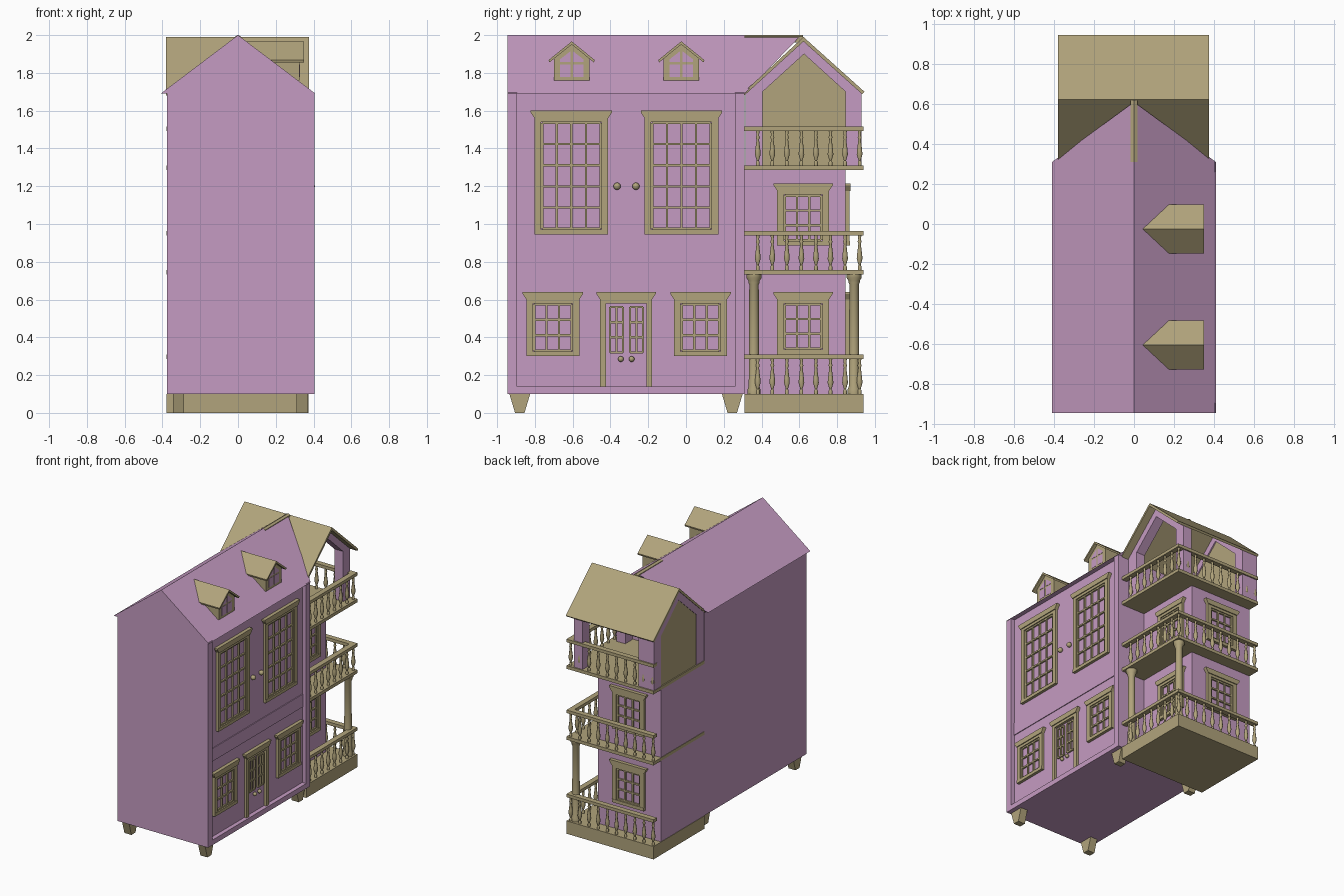
import bpy, bmesh, math
from mathutils import Vector

cube = bpy.data.objects.get("Cube")
if cube:
    bpy.data.objects.remove(cube)


def material(name, rgb):
    m = bpy.data.materials.new(name)
    m.use_nodes = True
    m.diffuse_color = (*rgb, 1)
    m.node_tree.nodes["Principled BSDF"].inputs["Base Color"].default_value = (*rgb, 1)
    return m


PINK = material("pink paint", (0.56, 0.33, 0.54))
TAN = material("tan wood", (0.44, 0.37, 0.20))


def finish(name, bm, mat, smooth=False):
    bmesh.ops.recalc_face_normals(bm, faces=bm.faces)
    me = bpy.data.meshes.new(name)
    bm.to_mesh(me)
    bm.free()
    me.materials.append(mat)
    ob = bpy.data.objects.new(name, me)
    bpy.context.collection.objects.link(ob)
    if smooth:
        bpy.ops.object.select_all(action='DESELECT')
        ob.select_set(True)
        bpy.context.view_layer.objects.active = ob
        bpy.ops.object.shade_smooth_by_angle(angle=math.radians(40))
    return ob


def add_prism(bm, pts, lo, hi, place):
    """Extrude a 2D outline from lo to hi; place maps (a, b, depth) to a point."""
    rings = [[bm.verts.new(place(a, b, d)) for a, b in pts] for d in (lo, hi)]
    n = len(pts)
    bm.faces.new(rings[0])
    bm.faces.new(rings[1])
    for i in range(n):
        j = (i + 1) % n
        bm.faces.new((rings[0][i], rings[0][j], rings[1][j], rings[1][i]))


def rect(a0, a1, b0, b1):
    return [(a0, b0), (a1, b0), (a1, b1), (a0, b1)]


def along_x(y, z, x):
    return (x, y, z)


def along_y(x, z, y):
    return (x, y, z)


def prism(name, pts, lo, hi, mat, place=along_x):
    bm = bmesh.new()
    add_prism(bm, pts, lo, hi, place)
    return finish(name, bm, mat)


def box(name, x0, x1, y0, y1, z0, z1, mat):
    return prism(name, rect(y0, y1, z0, z1), x0, x1, mat)


def hull(name, points, mat):
    bm = bmesh.new()
    for p in points:
        bm.verts.new(p)
    bmesh.ops.convex_hull(bm, input=bm.verts)
    bmesh.ops.dissolve_limit(bm, angle_limit=0.01, verts=bm.verts, edges=bm.edges)
    return finish(name, bm, mat)


def add_turning(bm, x, y, profile, sides):
    """Lathe a (radius, z) profile around a vertical axis."""
    rings = [[bm.verts.new((x + r * math.cos(math.tau * i / sides),
                            y + r * math.sin(math.tau * i / sides), z))
              for i in range(sides)] for r, z in profile]
    bm.faces.new(rings[0])
    bm.faces.new(rings[-1])
    for a, b in zip(rings, rings[1:]):
        for i in range(sides):
            j = (i + 1) % sides
            bm.faces.new((a[i], a[j], b[j], b[i]))


def add_grid(bm, c, half, z0, z1, cols, rows, bar, depth, place):
    """Sash frame with glazing bars."""
    for i in range(cols + 1):
        u = c - half + 2 * half * i / cols
        add_prism(bm, rect(u - bar, u + bar, z0, z1), -0.005, depth, place)
    for i in range(rows + 1):
        z = z0 + (z1 - z0) * i / rows
        add_prism(bm, rect(c - half, c + half, z - bar, z + bar), -0.005, depth, place)


def add_casing(bm, c, half, z0, z1, w, sill, place):
    """Side boards, optional sill and a flared lintel."""
    for s in (-1, 1):
        add_prism(bm, rect(c + s * half, c + s * (half - w), z0, z1), -0.005, 0.02, place)
    if sill:
        add_prism(bm, rect(c - half, c + half, z0, z0 + 0.025), -0.005, 0.022, place)
    add_prism(bm, rect(c - half, c + half, z1 - 0.02, z1), -0.005, 0.02, place)
    flare = [(c - half, z1), (c + half, z1), (c + half + 0.02, z1 + 0.03),
             (c + half + 0.02, z1 + 0.04), (c - half - 0.02, z1 + 0.04), (c - half - 0.02, z1 + 0.03)]
    add_prism(bm, flare, -0.005, 0.027, place)


def window(name, c, half, z0, z1, cols, rows, place):
    bm = bmesh.new()
    w = 0.035
    add_casing(bm, c, half, z0, z1, w, True, place)
    add_grid(bm, c, half - w - 0.006, z0 + 0.03, z1 - 0.025, cols, rows, 0.006, 0.012, place)
    finish(name, bm, TAN)


def on_x(x0):
    return lambda u, z, d: (x0 + d, u, z)


def on_y(y0):
    return lambda u, z, d: (u, y0 + d, z)


# Main house: body, projecting frame around the opening front
box("house_body", -0.375, 0.372, -0.945, 0.31, 0.10, 1.695, PINK)
box("frame_side_front", 0.372, 0.405, -0.945, -0.895, 0.10, 1.695, PINK)
box("frame_side_back", 0.372, 0.405, 0.26, 0.31, 0.10, 1.695, PINK)
box("frame_bottom", 0.372, 0.405, -0.895, 0.26, 0.10, 0.14, PINK)
box("frame_middle_band", 0.372, 0.378, -0.895, 0.26, 0.73, 0.83, PINK)

# Main roof runs on into the wing roof
hull("main_roof", [(x, y, 1.69) for x in (-0.41, 0.41) for y in (-0.945, 0.31)]
     + [(0, -0.945, 2.0), (0, 0.61, 2.0)], PINK)
prism("ridge_beam", [(-0.017, 1.96), (0.017, 1.96), (0.017, 1.992), (0, 2.0), (-0.017, 1.992)],
      0.31, 0.62, TAN, along_y)

# Tapered feet
for fx in (-0.315, 0.34):
    for fy in (-0.88, 0.245):
        prism("foot", [(fy - 0.055, 0.10), (fy - 0.025, 0), (fy + 0.025, 0), (fy + 0.055, 0.10)],
              fx - 0.03, fx + 0.03, TAN)

# Front windows
FRONT = on_x(0.372)
for c in (-0.607, -0.024):
    window("tall_window", c, 0.195, 0.945, 1.56, 4, 5, FRONT)
for c in (-0.705, 0.077):
    window("small_window", c, 0.14, 0.30, 0.60, 3, 3, FRONT)

# Double door with glazed leaves
bm = bmesh.new()
add_casing(bm, -0.317, 0.137, 0.14, 0.60, 0.03, False, FRONT)
for c in (-0.368, -0.262):
    add_grid(bm, c, 0.034, 0.32, 0.56, 2, 3, 0.006, 0.012, FRONT)
finish("double_door", bm, TAN)
for y, z, r in ((-0.345, 0.285, 0.015), (-0.288, 0.285, 0.015), (-0.365, 1.2, 0.019), (-0.265, 1.2, 0.019)):
    bm = bmesh.new()
    bmesh.ops.create_uvsphere(bm, u_segments=16, v_segments=10, radius=r)
    bmesh.ops.translate(bm, verts=bm.verts, vec=Vector((0.388, y, z)))
    finish("door_knob", bm, TAN, True)

# Dormers
for c in (-0.605, -0.025):
    prism("dormer_body", [(c - 0.095, 1.76), (c + 0.095, 1.76), (c + 0.095, 1.88), (c, 1.95), (c - 0.095, 1.88)],
          0.05, 0.325, TAN)
    for s in (-1, 1):
        prism("dormer_pane", rect(c + s * 0.006, c + s * 0.062, 1.777, 1.845), 0.32, 0.327, PINK)
        prism("dormer_top_pane", [(c + s * 0.006, 1.857), (c + s * 0.062, 1.857),
                                  (c + s * 0.062, 1.872), (c + s * 0.006, 1.915)], 0.32, 0.327, PINK)
    prism("dormer_roof", [(c - 0.122, 1.868), (c, 1.967), (c + 0.122, 1.868),
                          (c + 0.118, 1.855), (c, 1.95), (c - 0.118, 1.855)], 0.04, 0.35, TAN)

# Wing: base, walls and balcony floors
box("wing_base", -0.378, 0.372, 0.31, 0.94, 0, 0.10, TAN)
box("wing_walls", -0.375, 0.165, 0.30, 0.845, 0.10, 1.29, PINK)
box("balcony_floor_middle", -0.378, 0.372, 0.31, 0.94, 0.732, 0.757, TAN)
box("balcony_floor_top", -0.378, 0.372, 0.31, 0.94, 1.285, 1.31, TAN)
for z in (0.31, 0.885):
    window("wing_side_window", 0.62, 0.137, z, z + 0.29, 3, 3, on_x(0.165))
    window("wing_end_window", -0.105, 0.137, z, z + 0.29, 3, 3, on_y(0.845))

# Railings with turned balusters
SHAPE = [(0.010, 0), (0.010, 0.1), (0.006, 0.14), (0.016, 0.32), (0.014, 0.45),
         (0.007, 0.75), (0.011, 0.82), (0.007, 0.88), (0.010, 1)]
for z0, z1 in ((0.10, 0.285), (0.757, 0.94), (1.31, 1.492)):
    bm = bmesh.new()
    spots = [(0.35, 0.38 + 0.077 * i) for i in range(8)]
    spots += [(0.35 - 0.079 * i, 0.919) for i in range(1, 10)]
    for x, y in spots:
        add_turning(bm, x, y, [(r, z0 + t * (z1 - z0)) for r, t in SHAPE], 10)
    finish("balusters", bm, TAN, True)
    box("hand_rail_side", 0.33, 0.372, 0.31, 0.94, z1, z1 + 0.024, TAN)
    box("hand_rail_end", -0.378, 0.33, 0.898, 0.94, z1, z1 + 0.024, TAN)

# Porch columns
for y in (0.36, 0.89):
    bm = bmesh.new()
    add_turning(bm, 0.325, y, [(0.034, 0.10), (0.034, 0.125), (0.028, 0.14), (0.025, 0.68),
                               (0.030, 0.69), (0.030, 0.70), (0.040, 0.715), (0.040, 0.733)], 20)
    finish("porch_column", bm, TAN, True)

# Open top storey: gable frames, closed panel at the far end, roof
OPENING = [(0.845, 1.31), (0.845, 1.70), (0.625, 1.90), (0.405, 1.70), (0.405, 1.31)]
FRAME = [(0.315, 1.31), (0.315, 1.69), (0.622, 1.97), (0.93, 1.69), (0.93, 1.31)] + OPENING
prism("gable_frame_open", FRAME, 0.24, 0.315, PINK)
prism("gable_frame_closed", FRAME, -0.375, -0.24, PINK)
prism("gable_panel", OPENING, -0.37, -0.25, TAN)
prism("wing_roof", [(0.308, 1.70), (0.622, 1.99), (0.945, 1.70), (0.932, 1.688), (0.622, 1.966), (0.308, 1.68)],
      -0.38, 0.375, TAN)
